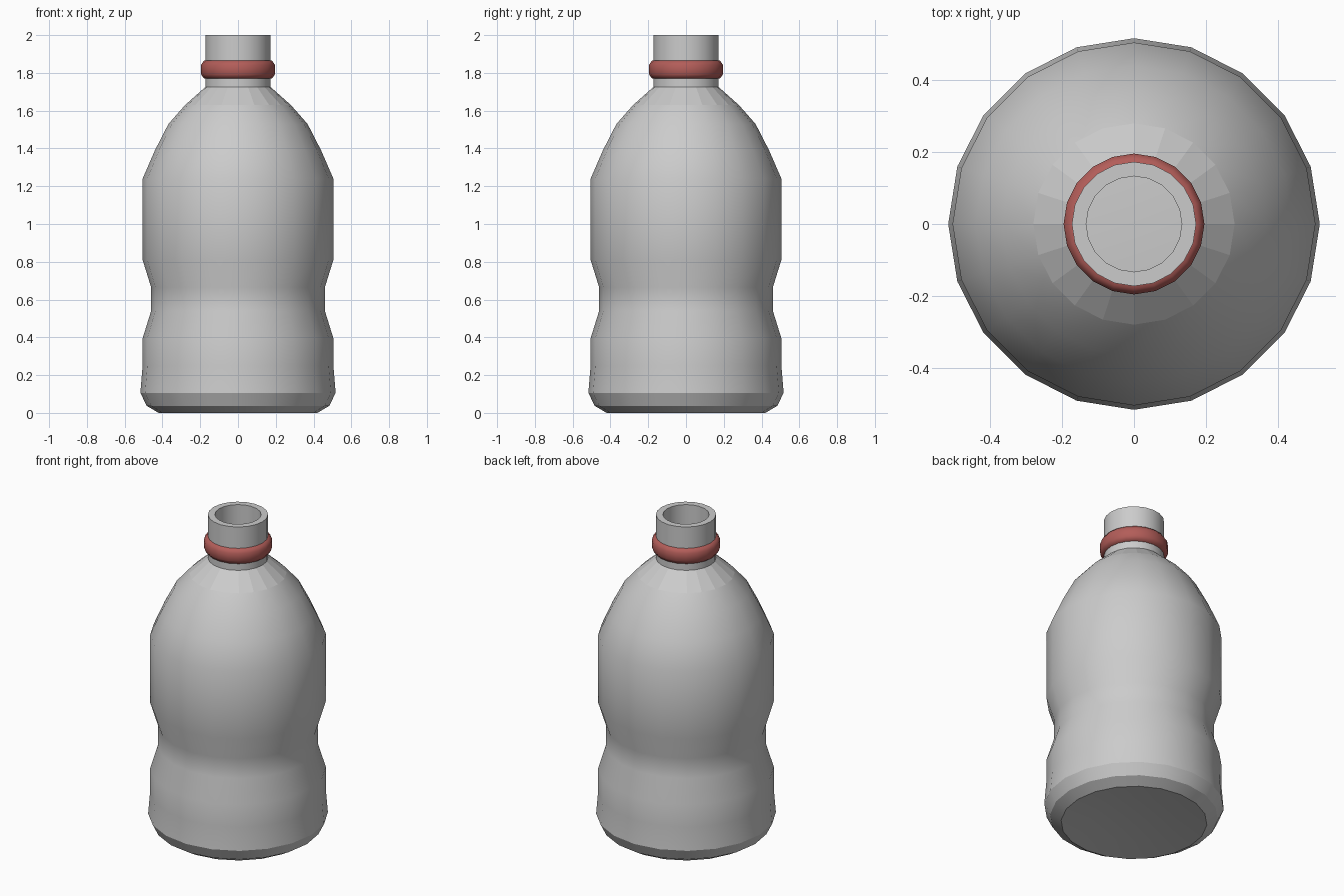
import bpy, bmesh, math

if "Cube" in bpy.data.objects:
    bpy.data.objects.remove(bpy.data.objects["Cube"])

SIDES = 20


def lathe(name, profile, closed=False, flat_bands=(), angle=28):
    """Revolve (radius, z) points around z; radius 0 becomes a single pole."""
    bm = bmesh.new()
    rings = []
    for r, z in profile:
        if r == 0:
            rings.append([bm.verts.new((0, 0, z))] * SIDES)
        else:
            rings.append([bm.verts.new((r * math.cos(2 * math.pi * i / SIDES),
                                        r * math.sin(2 * math.pi * i / SIDES), z))
                          for i in range(SIDES)])
    flat = []
    count = len(rings) if closed else len(rings) - 1
    for k in range(count):
        a, b = rings[k], rings[(k + 1) % len(rings)]
        for i in range(SIDES):
            j = (i + 1) % SIDES
            face = bm.faces.new(dict.fromkeys((a[i], a[j], b[j], b[i])))
            if k in flat_bands:
                flat.append(face.index)
                face.tag = True
    bm.faces.index_update()
    flat = [f.index for f in bm.faces if f.tag]
    mesh = bpy.data.meshes.new(name)
    bm.to_mesh(mesh)
    bm.free()
    obj = bpy.data.objects.new(name, mesh)
    bpy.context.collection.objects.link(obj)
    bpy.ops.object.select_all(action='DESELECT')
    obj.select_set(True)
    bpy.context.view_layer.objects.active = obj
    bpy.ops.object.shade_smooth_by_angle(angle=math.radians(angle))
    for i in flat:
        obj.data.polygons[i].use_smooth = False
    return obj


# Bottle shell: pushed-up base, waisted body, faceted shoulder top
body = [(0, 0.03), (0.25, 0.02), (0.42, 0.0), (0.483, 0.037), (0.517, 0.106),
        (0.505, 0.25), (0.505, 0.395), (0.46, 0.54), (0.46, 0.665),
        (0.505, 0.81), (0.505, 1.24), (0.44, 1.39), (0.368, 1.53),
        (0.28, 1.63), (0.173, 1.725)]
lathe("bottle_body", body, flat_bands=(len(body) - 2,))

# Neck: outer wall, rim and inner wall, open to the hollow body
lathe("bottle_neck", [(0.173, 1.725), (0.173, 2.0), (0.133, 2.0), (0.133, 1.725)])

# Red collar ring around the neck
ring = lathe("neck_ring", [(0.16, 1.77), (0.18, 1.77), (0.196, 1.793),
                           (0.196, 1.842), (0.18, 1.865), (0.16, 1.865)],
             closed=True, angle=60)
red = bpy.data.materials.new("ring_red")
red.diffuse_color = (0.45, 0.11, 0.10, 1)
red.use_nodes = True
red.node_tree.nodes["Principled BSDF"].inputs["Base Color"].default_value = red.diffuse_color
ring.data.materials.append(red)
